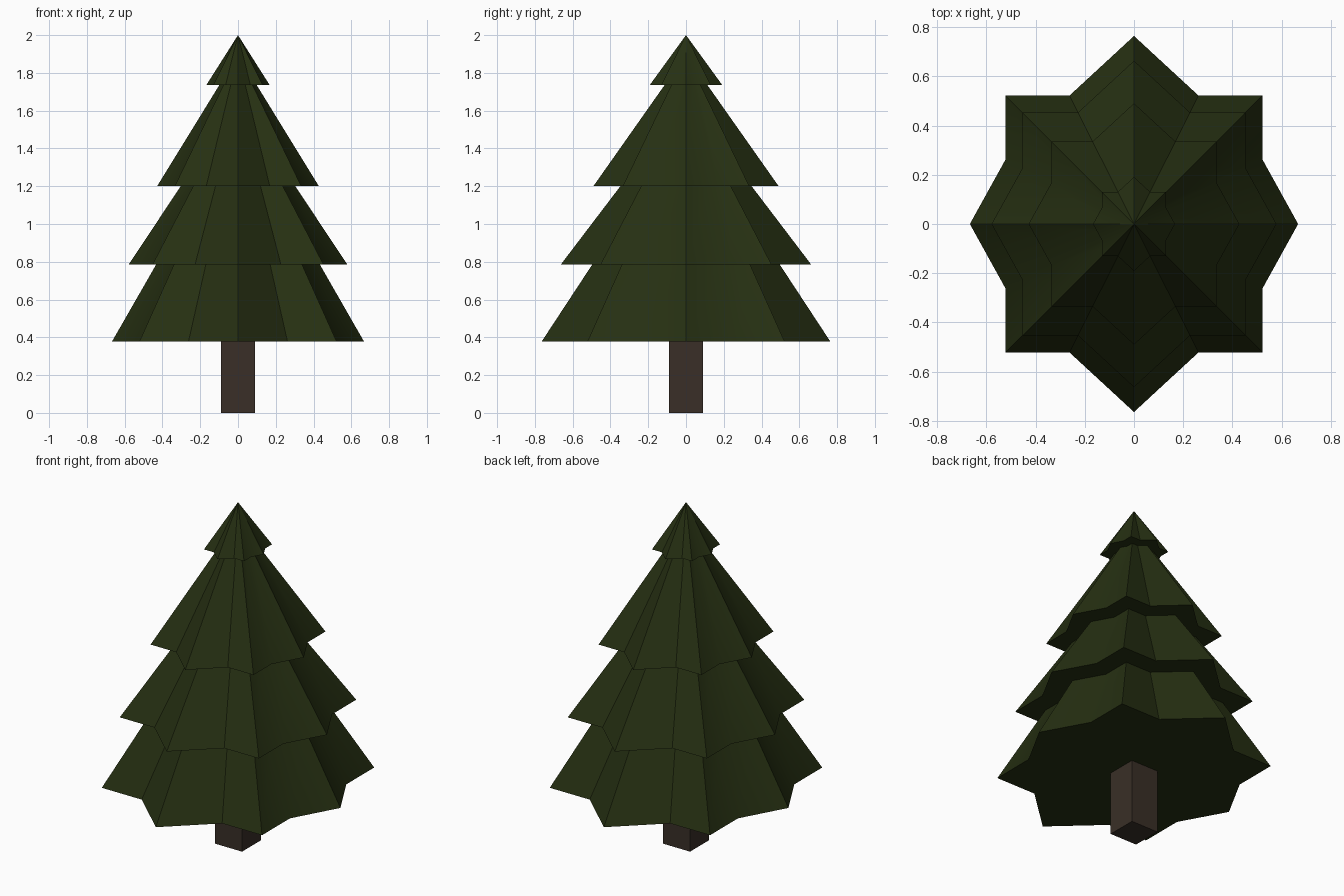
import bpy, bmesh

if "Cube" in bpy.data.objects:
    bpy.data.objects.remove(bpy.data.objects["Cube"])

def material(name, rgb):
    m = bpy.data.materials.new(name)
    m.diffuse_color = (*rgb, 1)
    m.use_nodes = True
    m.node_tree.nodes["Principled BSDF"].inputs["Base Color"].default_value = m.diffuse_color
    return m

def make_object(name, bm, mat):
    bmesh.ops.recalc_face_normals(bm, faces=bm.faces)
    me = bpy.data.meshes.new(name)
    bm.to_mesh(me)
    bm.free()
    me.materials.append(mat)
    ob = bpy.data.objects.new(name, me)
    bpy.context.collection.objects.link(ob)
    return ob

needles = material("dark green", (0.019, 0.029, 0.006))
bark = material("dark brown", (0.041, 0.028, 0.02))

# Eight-pointed star outline, mirrored from one quadrant
quad = [(0.667, 0), (0.522, 0.262), (0.522, 0.522), (0.262, 0.522), (0, 0.764)]
half = quad + [(-x, y) for x, y in quad[-2::-1]]
star = half + [(x, -y) for x, y in half[-2:0:-1]]

# Foliage: stepped skirts as (height, outline scale)
rings = [(0.378, 1), (0.785, 0.65), (0.785, 0.868), (1.2, 0.455),
         (1.2, 0.642), (1.737, 0.147), (1.737, 0.25)]
bm = bmesh.new()
loops = [[bm.verts.new((x * s, y * s, z)) for x, y in star] for z, s in rings]
apex = bm.verts.new((0, 0, 2))
bm.faces.new(loops[0])
n = len(star)
for i in range(n):
    j = (i + 1) % n
    for a, b in zip(loops, loops[1:]):
        bm.faces.new((a[i], a[j], b[j], b[i]))
    bm.faces.new((loops[-1][i], loops[-1][j], apex))
foliage = make_object("foliage", bm, needles)
bpy.context.view_layer.objects.active = foliage
foliage.select_set(True)
bpy.ops.object.shade_smooth_by_angle(angle=0.5236)

# Trunk: square post
bm = bmesh.new()
bmesh.ops.create_cube(bm, size=1)
for v in bm.verts:
    v.co = (v.co.x * 0.178, v.co.y * 0.178, (v.co.z + 0.5) * 0.385)
make_object("trunk", bm, bark)
